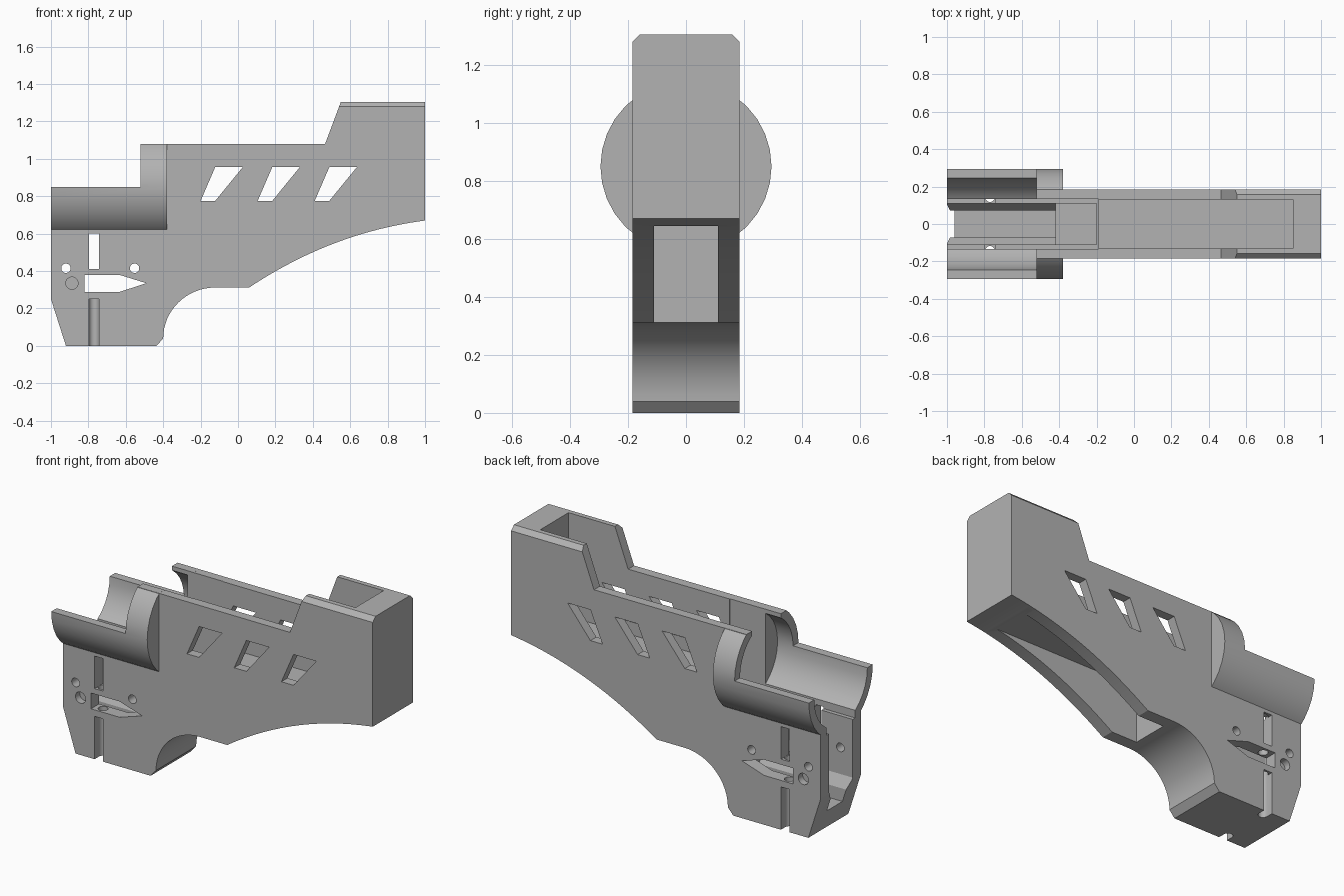
import bpy, bmesh, math
from mathutils import Vector

if "Cube" in bpy.data.objects:
    bpy.data.objects.remove(bpy.data.objects["Cube"], do_unlink=True)

grey = bpy.data.materials.new("plain grey")
grey.use_nodes = True
grey.diffuse_color = (0.45, 0.45, 0.45, 1)
grey.node_tree.nodes["Principled BSDF"].inputs["Base Color"].default_value = grey.diffuse_color


def prism(name, points, start, end, axis):
    """Extrude a 2D outline along an axis: x uses (y, z), y uses (x, z), z uses (x, y)."""
    place = {"x": lambda a, b, d: (d, a, b),
             "y": lambda a, b, d: (a, d, b),
             "z": lambda a, b, d: (a, b, d)}[axis]
    bm = bmesh.new()
    face = bm.faces.new([bm.verts.new(place(a, b, start)) for a, b in points])
    moved = bmesh.ops.extrude_face_region(bm, geom=[face])["geom"]
    bmesh.ops.translate(bm, vec=Vector(place(0, 0, end - start)),
                        verts=[v for v in moved if isinstance(v, bmesh.types.BMVert)])
    bmesh.ops.recalc_face_normals(bm, faces=bm.faces)
    mesh = bpy.data.meshes.new(name)
    bm.to_mesh(mesh)
    bm.free()
    mesh.materials.append(grey)
    obj = bpy.data.objects.new(name, mesh)
    bpy.context.collection.objects.link(obj)
    return obj


def rect(a0, a1, b0, b1):
    return [(a0, b0), (a1, b0), (a1, b1), (a0, b1)]


def circle(a, b, r, n=32):
    return [(a + r * math.cos(math.tau * i / n), b + r * math.sin(math.tau * i / n))
            for i in range(n)]


def combine(tool, operation="DIFFERENCE"):
    mod = body.modifiers.new("shape", "BOOLEAN")
    mod.operation, mod.solver, mod.object = operation, "EXACT", tool
    bpy.context.view_layer.objects.active = body
    bpy.ops.object.modifier_apply(modifier=mod.name)
    bpy.data.objects.remove(tool, do_unlink=True)


def cut(points, start, end, axis):
    combine(prism("cutter", points, start, end, axis))


# Side outline with the concave grip arc and the long belly curve
HALF = 0.185
outline = [(-1, 0.85), (-1, 0.25), (-0.92, 0), (-0.435, 0), (-0.4, 0.04)]
for i in range(1, 17):
    t = math.pi / 2 * i / 16
    outline.append((-0.12 - 0.28 * math.cos(t), 0.04 + 0.272 * math.sin(t)))
for i in range(25):
    t = i / 24
    outline.append(((1 - t) ** 2 * 0.06 + 2 * t * (1 - t) * 0.5 + t * t,
                    (1 - t) ** 2 * 0.312 + 2 * t * (1 - t) * 0.605 + t * t * 0.67))
outline += [(1, 1.305), (0.55, 1.305), (0.465, 1.078), (-0.52, 1.08), (-0.52, 0.85)]
body = prism("housing_body", outline, -HALF, HALF, "y")

# Round barrel sleeve, trimmed to a half shell and a taller collar
combine(prism("sleeve", circle(0, 0.85, 0.295), -1, -0.38, "x"), "UNION")
cut(rect(-1.1, -0.52, 0.85, 1.3), -0.4, 0.4, "y")
cut(rect(-0.6, -0.3, 1.08, 1.3), -0.4, 0.4, "y")
cut(circle(0, 0.85, 0.245), -1.1, -0.42, "x")

# Chamfers on the rear block
for s in (-1, 1):
    cut([(s * 0.158, 1.306), (s * 0.186, 1.278), (s * 0.22, 1.278), (s * 0.22, 1.34),
         (s * 0.158, 1.34)], 0.5, 1.1, "x")

# Stepped inner cavity: front channel, middle box, wide top, rear box
half = [(0.072, 0.125), (0.072, 0.2), (0.11, 0.26), (0.11, 0.7)]
cut(half + [(-a, b) for a, b in reversed(half)], -1.1, -0.42, "x")
cut(rect(-0.11, 0.11, 0.42, 0.8), -0.5, -0.2, "x")
cut(rect(-0.133, 0.133, 0.6, 1.4), -1.1, -0.19, "x")
cut(rect(-0.13, 0.13, 0.7, 1.4), -0.25, 0.85, "x")

# Pocket under the belly
cut(rect(-0.11, 0.11, 0.2, 0.645), -0.11, 0.85, "x")

# Slanted side windows
for i in range(3):
    dx = 0.305 * i
    cut([(-0.2 + dx, 0.775), (-0.122 + dx, 0.775), (0.025 + dx, 0.955), (-0.122 + dx, 0.955)],
        -0.4, 0.4, "y")

# Openings through both walls: upper slot, pointed slot, pin holes
cut(rect(-0.797, -0.743, 0.412, 0.602), -0.4, 0.4, "y")
cut([(-0.82, 0.288), (-0.635, 0.288), (-0.49, 0.335), (-0.635, 0.38), (-0.82, 0.38)],
    -0.4, 0.4, "y")
for x in (-0.92, -0.553):
    cut(circle(x, 0.415, 0.025, 24), -0.4, 0.4, "y")

# Rod bore, open lower groove and blind hole on each side
for s in (-1, 1):
    cut(circle(-0.77, s * 0.145, 0.027, 24), -0.1, 0.61, "z")
    cut(rect(-0.797, -0.743, -0.1, 0.25), *sorted((s * 0.145, s * 0.3)), "y")
    cut(circle(-0.888, 0.335, 0.033, 24), *sorted((s * 0.145, s * 0.3)), "y")

bpy.ops.object.select_all(action="DESELECT")
body.select_set(True)
bpy.context.view_layer.objects.active = body
bpy.ops.object.shade_smooth_by_angle(angle=math.radians(25))
